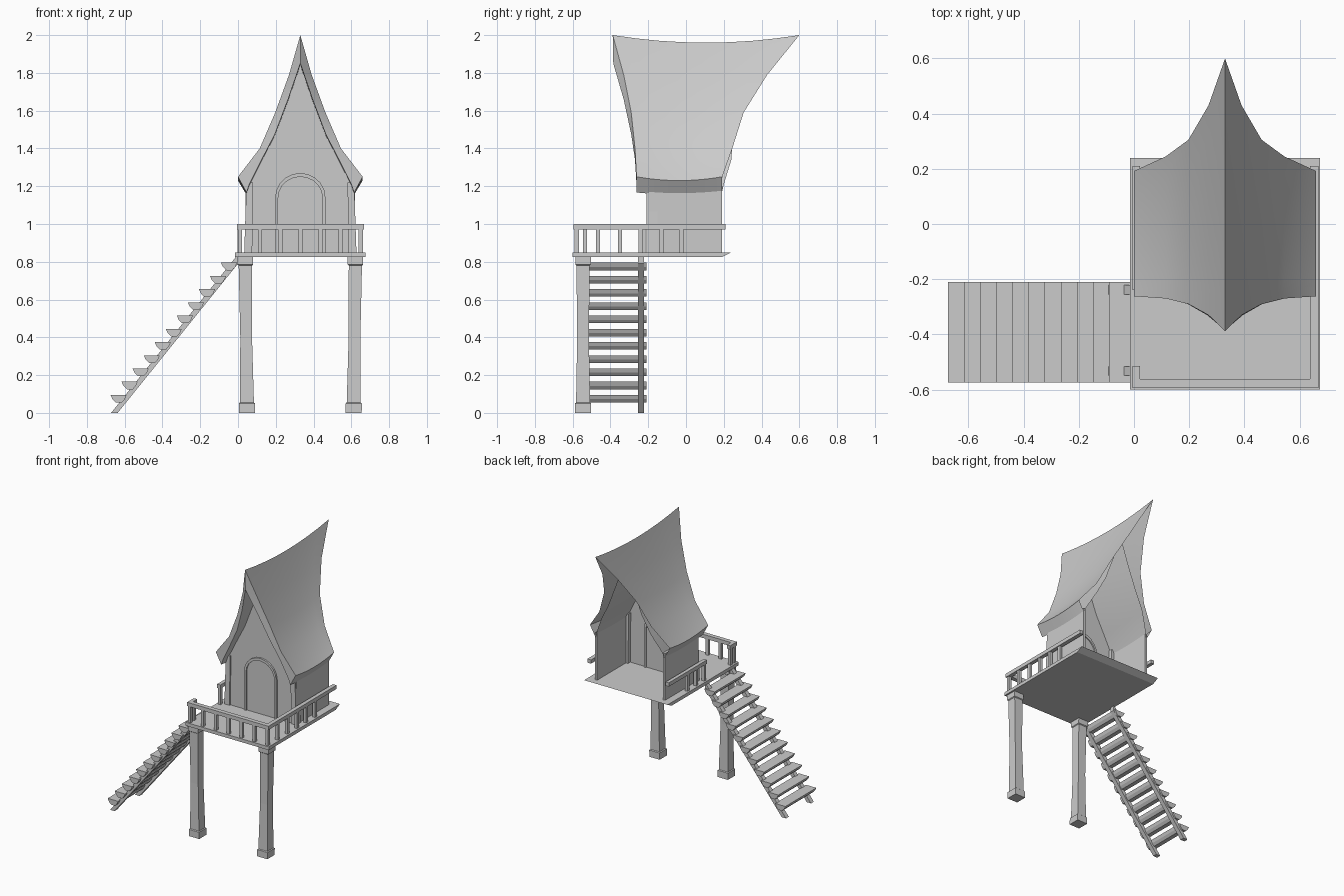
import bpy, bmesh, math
from mathutils import Vector

cube = bpy.data.objects.get("Cube")
if cube:
    bpy.data.objects.remove(cube, do_unlink=True)

grey = bpy.data.materials.new("plain grey")
grey.use_nodes = True
COLOUR = (0.6, 0.6, 0.6, 1)
grey.diffuse_color = COLOUR
grey.node_tree.nodes["Principled BSDF"].inputs["Base Color"].default_value = COLOUR

MID = 0.33      # centre line of the hut in x
FLOOR = 0.85


def finish(name, bm, closed=True):
    if closed:
        bmesh.ops.recalc_face_normals(bm, faces=bm.faces[:])
    mesh = bpy.data.meshes.new(name)
    bm.to_mesh(mesh)
    bm.free()
    mesh.materials.append(grey)
    obj = bpy.data.objects.new(name, mesh)
    bpy.context.collection.objects.link(obj)
    return obj


def loft(bm, rings):
    """Closed solid through matching rings of points."""
    loops = [[bm.verts.new(p) for p in ring] for ring in rings]
    n = len(loops[0])
    for a, b in zip(loops, loops[1:]):
        for i in range(n):
            j = (i + 1) % n
            bm.faces.new((a[i], a[j], b[j], b[i]))
    bm.faces.new(loops[0])
    bm.faces.new(loops[-1])


def rect(x0, x1, y0, y1, z):
    return [(x0, y0, z), (x1, y0, z), (x1, y1, z), (x0, y1, z)]


def box(bm, x0, x1, y0, y1, z0, z1):
    loft(bm, [rect(x0, x1, y0, y1, z0), rect(x0, x1, y0, y1, z1)])


def prism(bm, outline, y0, y1):
    """Extrude an (x, z) outline along y."""
    loft(bm, [[(x, y, z) for x, z in outline] for y in (y0, y1)])


def mirrored(points):
    return points + [(2 * MID - x, z) for x, z in reversed(points[:-1])]


# Deck with an undercut back edge
bm = bmesh.new()
loft(bm, [rect(-0.015, 0.675, -0.6, 0.19, 0.825), rect(-0.015, 0.675, -0.6, 0.24, FLOOR)])
finish("deck", bm)

# Two front legs: foot, waisted shaft, cap
for name, c in (("right_leg", 0.042), ("left_leg", 2 * MID - 0.042)):
    bm = bmesh.new()
    yc = -0.545
    lean = 0.006 if c < MID else -0.006
    sections = [(0, 0.043), (0.05, 0.043), (0.055, 0.037), (0.4, 0.031), (0.78, 0.035),
                (0.785, 0.041), (0.825, 0.041)]
    loft(bm, [rect(c - h + lean * (1 - 2 * z), c + h + lean * (1 - 2 * z), yc - h, yc + h, z)
              for z, h in sections])
    finish(name, bm)

# Stairs: two sloping stringers and eleven rounded treads
bm = bmesh.new()
for y in (-0.55, -0.255):
    prism(bm, [(-0.672, 0), (-0.637, 0), (0, 0.79), (0, 0.825), (-0.012, 0.825)], y, y + 0.033)
finish("stair_stringers", bm)
bm = bmesh.new()
for i in range(11):
    x, z = -0.675 + 0.0585 * i, 0.095 + 0.07 * i
    prism(bm, [(x, z), (x + 0.01, z - 0.022), (x + 0.028, z - 0.04), (x + 0.06, z - 0.04),
               (x + 0.076, z - 0.022), (x + 0.085, z)], -0.575, -0.21)
finish("stair_treads", bm)

# Railing: front, left side, and right side with a gap for the stairs
bm = bmesh.new()
RAIL = (0.972, 1.0)
box(bm, -0.005, 0.668, -0.595, -0.562, *RAIL)
box(bm, 0.638, 0.668, -0.562, 0.21, *RAIL)
box(bm, -0.005, 0.022, -0.562, -0.515, *RAIL)
box(bm, -0.005, 0.022, -0.24, 0.21, *RAIL)
finish("handrails", bm)
bm = bmesh.new()
spots = [(0.01 + 0.1067 * i, -0.578) for i in range(7)]
spots += [(0.652, y) for y in (-0.465, -0.35, -0.24, -0.13, -0.025)]
spots += [(0.009, y) for y in (-0.535, -0.225, -0.13, -0.025)]
for x, y in spots:
    box(bm, x - 0.011, x + 0.011, y - 0.011, y + 0.011, FLOOR, 0.98)
finish("balusters", bm)

# Roof profiles on the right half, eave to ridge
OUTER = [(0, 1.25), (0.115, 1.4), (0.197, 1.59), (0.27, 1.79), (MID, 2.0)]
INNER = [(0.045, 1.167), (0.06, 1.21), (0.125, 1.34), (0.195, 1.475), (0.265, 1.66), (MID, 1.85)]
FRONT = [-0.262, -0.27, -0.29, -0.33, -0.388]
BACK = [0.192, 0.245, 0.305, 0.43, 0.6]

# Side walls and the gable wall with its arched doorway; the back stays open
bm = bmesh.new()
for s in (1, -1):
    xs = sorted(MID - s * d for d in (0.29, 0.272))
    box(bm, *xs, -0.195, 0.19, FLOOR, 1.2)
finish("side_walls", bm)


def arch(half, spring, top):
    steps = 10
    pts = [(MID - half, FLOOR)]
    pts += [(MID - half * math.cos(math.pi * i / steps),
             spring + (top - spring) * math.sin(math.pi * i / steps)) for i in range(steps + 1)]
    return pts + [(MID + half, FLOOR)]


bm = bmesh.new()
prism(bm, [(0.045, FLOOR)] + mirrored(INNER) + [(2 * MID - 0.045, FLOOR)], -0.197, -0.177)
finish("gable_wall", bm)
bm = bmesh.new()
outer, inner = arch(0.133, 1.14, 1.27), arch(0.117, 1.14, 1.25)
for i in range(len(outer) - 1):
    prism(bm, [outer[i], outer[i + 1], inner[i + 1], inner[i]], -0.21, -0.165)
finish("door_frame", bm)
bm = bmesh.new()
prism(bm, inner, -0.2, -0.174)
finish("door", bm)

# Tapered corner posts
bm = bmesh.new()
for s in (1, -1):
    rings = []
    for z, a, b in ((FLOOR, 0.297, 0.255), (1.22, 0.285, 0.25)):
        x0, x1 = sorted((MID - s * a, MID - s * b))
        rings.append(rect(x0, x1, -0.208, -0.15, z))
    loft(bm, rings)
finish("corner_posts", bm)


# Roof sheets: a row of points per profile point, running front to back with a sag
def sheet_row(bm, x, z, y0, y1, sag, steps=8):
    row = []
    for k in range(steps + 1):
        t = k / steps
        row.append(bm.verts.new((x, y0 + (y1 - y0) * t, z - 4 * sag * t * (1 - t))))
    return row


def bridge(bm, a, b):
    for k in range(len(a) - 1):
        bm.faces.new((a[k], a[k + 1], b[k + 1], b[k]))


bm = bmesh.new()
outer_pts = mirrored(OUTER)
front, back = FRONT + FRONT[-2::-1], BACK + BACK[-2::-1]
rows = [sheet_row(bm, x, z, f, b, 0.02 + 0.02 * (z - 1.25) / 0.75)
        for (x, z), f, b in zip(outer_pts, front, back)]
for a, b in zip(rows, rows[1:]):
    bridge(bm, a, b)

# Inner lining, eave undersides and the front fascia
in_front = [-0.262, -0.262, -0.27, -0.29, -0.33, -0.385]
in_back = [0.19, 0.2, 0.24, 0.25, 0.25, 0.25]
lining = [sheet_row(bm, x, z, f, b, 0.012) for (x, z), f, b in
          zip(mirrored(INNER), in_front + in_front[-2::-1], in_back + in_back[-2::-1])]
for a, b in zip(lining, lining[1:]):
    bridge(bm, b, a)
bridge(bm, lining[0], rows[0])
bridge(bm, rows[-1], lining[-1])
o, n = [r[0] for r in rows], [r[0] for r in lining]
half = len(OUTER) - 1
for side in (1, -1):
    oo, nn = o[::side], n[::side]
    bm.faces.new((oo[0], nn[0], nn[1]))
    for k in range(half):
        bm.faces.new((oo[k], nn[k + 1], nn[k + 2], oo[k + 1]))
roof = finish("roof", bm)
bpy.ops.object.select_all(action="DESELECT")
roof.select_set(True)
bpy.context.view_layer.objects.active = roof
bpy.ops.object.shade_smooth_by_angle(angle=math.radians(25))
